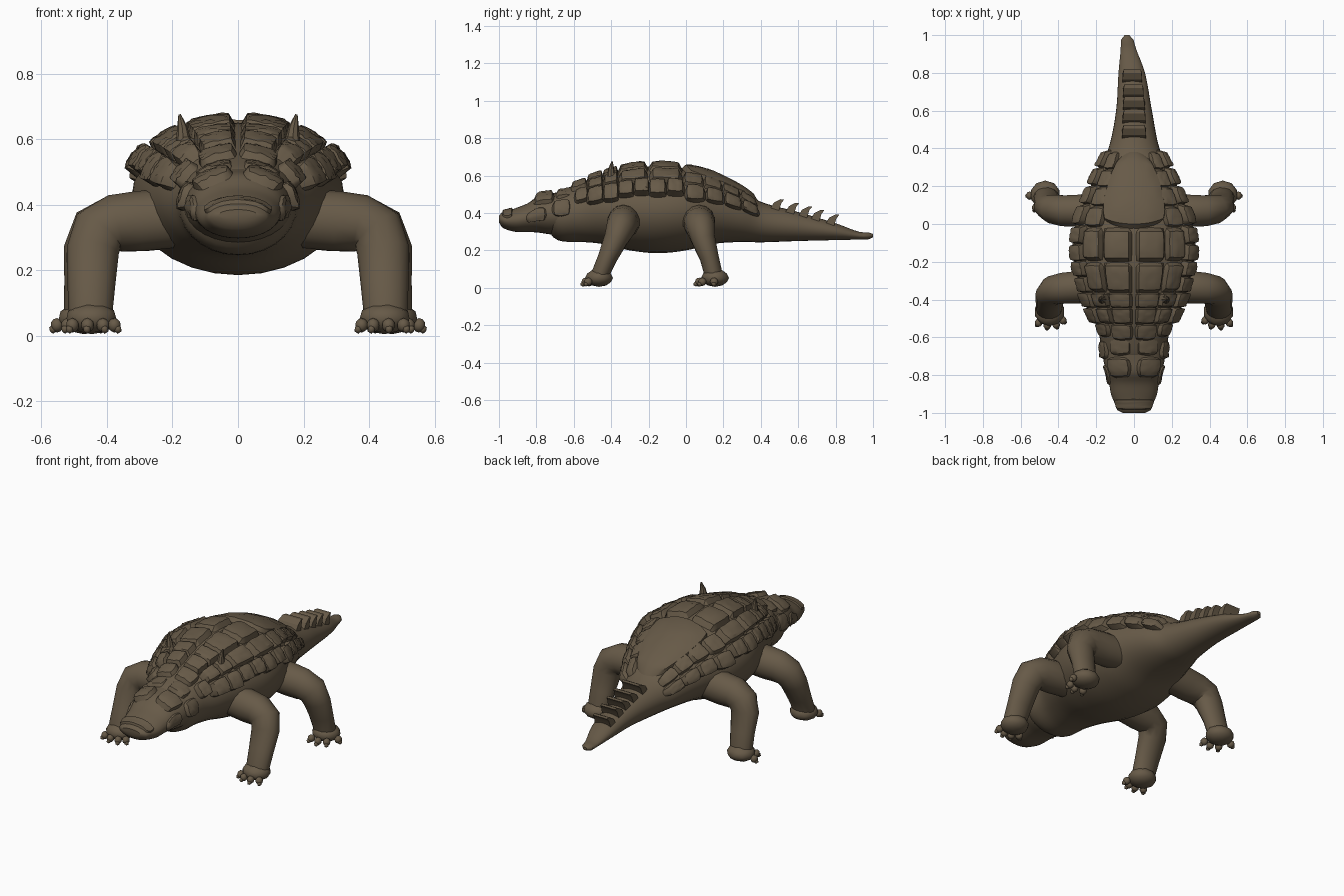
import bpy, bmesh, math, random
from mathutils import Vector

random.seed(4)
cube = bpy.data.objects.get("Cube")
if cube:
    bpy.data.objects.remove(cube, do_unlink=True)

hide = bpy.data.materials.new("brown hide")
hide.use_nodes = True
HIDE = (0.135, 0.102, 0.064, 1)
hide.diffuse_color = HIDE
hide.node_tree.nodes["Principled BSDF"].inputs["Base Color"].default_value = HIDE


def finish(bm, name, mirror=False, angle=32, recalc=True):
    if recalc:
        bmesh.ops.recalc_face_normals(bm, faces=bm.faces[:])
    mesh = bpy.data.meshes.new(name)
    bm.to_mesh(mesh)
    bm.free()
    mesh.materials.append(hide)
    ob = bpy.data.objects.new(name, mesh)
    bpy.context.collection.objects.link(ob)
    bpy.ops.object.select_all(action='DESELECT')
    ob.select_set(True)
    bpy.context.view_layer.objects.active = ob
    bpy.ops.object.shade_smooth_by_angle(angle=math.radians(angle))
    if mirror:
        mod = ob.modifiers.new("Mirror", 'MIRROR')
        mod.use_mirror_merge = False
    return ob


def section(table, y):
    """Smoothly interpolated (centre x, bottom z, top z, half width) at y."""
    i = 0
    while i < len(table) - 2 and y > table[i + 1][0]:
        i += 1
    p, q = table[i], table[i + 1]
    o, r = table[max(i - 1, 0)], table[min(i + 2, len(table) - 1)]
    h = q[0] - p[0]
    t = min(max((y - p[0]) / h, 0), 1)
    out = []
    for k in range(1, 5):
        m0 = (q[k] - o[k]) / (q[0] - o[0]) * h
        m1 = (r[k] - p[k]) / (r[0] - p[0]) * h
        out.append((2*t**3 - 3*t*t + 1) * p[k] + (t**3 - 2*t*t + t) * m0
                   + (3*t*t - 2*t**3) * q[k] + (t**3 - t*t) * m1)
    return out


def on_skin(table, y, a):
    """Point on the skin at angle a from the top, and its outward direction."""
    cx, lo, hi, w = section(table, y)
    w, hz = max(w, .004), max((hi - lo) / 2, .004)
    p = Vector((cx + w * math.sin(a), y, (lo + hi) / 2 + hz * math.cos(a)))
    n = Vector((math.sin(a) / w, 0, math.cos(a) / hz)).normalized()
    return p, n


def bridge(bm, rings):
    n = len(rings[0])
    for a, b in zip(rings, rings[1:]):
        for j in range(n):
            bm.faces.new((a[j], a[(j + 1) % n], b[(j + 1) % n], b[j]))
    bm.faces.new(rings[0])
    bm.faces.new(rings[-1])


def loft(name, table, steps, sides=28):
    bm = bmesh.new()
    y0, y1 = table[0][0], table[-1][0]
    ys = sorted({round(y0 + (y1 - y0) * i / steps, 4) for i in range(steps + 1)})
    rings = [[bm.verts.new(on_skin(table, y, math.tau * j / sides)[0])
              for j in range(sides)] for y in ys]
    bridge(bm, rings)
    return finish(bm, name)


def plate(bm, table, y0, y1, a0, a1, thick, rounding=.2, n=8, rough=.003):
    """Raised scute following the skin, its rim sunk below the surface."""
    grid = []
    for i in range(n + 1):
        row = []
        for j in range(n + 1):
            u, v = 2 * i / n - 1, 2 * j / n - 1
            a = (a0 + a1) / 2 + (a1 - a0) / 2 * u * math.sqrt(1 - rounding * v * v)
            y = (y0 + y1) / 2 + (y1 - y0) / 2 * v * math.sqrt(1 - rounding * u * u)
            p, nrm = on_skin(table, y, math.radians(a))
            rim = max(abs(u), abs(v)) > .99
            h = -.008 if rim else thick * (1 - .35 * max(u**4, v**4))
            h += 0 if rim else random.uniform(-rough, rough)
            row.append(bm.verts.new(p + nrm * h))
        grid.append(row)
    for i in range(n):
        for j in range(n):
            bm.faces.new((grid[i][j], grid[i+1][j], grid[i+1][j+1], grid[i][j+1]))


def tube(bm, path, sides=14):
    """Tube through (x, y, z, radius, depth scale) points."""
    pts = [Vector(p[:3]) for p in path]
    rings = []
    for i, c in enumerate(pts):
        d = (pts[min(i + 1, len(pts) - 1)] - pts[max(i - 1, 0)]).normalized()
        e = d.cross(Vector((0, 1, 0))).normalized()
        f = d.cross(e)
        r, k = path[i][3:]
        rings.append([bm.verts.new(c + r * (math.cos(t) * e + k * math.sin(t) * f))
                      for t in [math.tau * j / sides for j in range(sides)]])
    bridge(bm, rings)


def blob(bm, centre, size, detail=2):
    made = bmesh.ops.create_icosphere(bm, subdivisions=detail, radius=1)["verts"]
    for v in made:
        v.co = Vector([c + s * k for c, s, k in zip(centre, size, v.co)])


# Trunk and tail: y, centre x, bottom, top, half width
TRUNK = [(-.76, 0, .35, .42, .06), (-.72, 0, .28, .49, .14), (-.67, 0, .25, .52, .17),
         (-.56, 0, .245, .56, .19), (-.45, 0, .235, .60, .24), (-.3, 0, .20, .64, .295),
         (-.15, 0, .185, .65, .325), (0, 0, .20, .635, .31), (.15, 0, .235, .595, .25),
         (.3, 0, .245, .52, .185), (.4, 0, .243, .46, .135), (.6, 0, .25, .405, .095),
         (.8, -.012, .255, .345, .07), (.93, -.03, .258, .298, .04),
         (.985, -.037, .26, .296, .03), (1, -.037, .27, .288, .012)]
loft("trunk_and_tail", TRUNK, 70)

# Head and beak
HEAD = [(-1, 0, .35, .385, .06), (-.985, 0, .325, .402, .088), (-.95, 0, .308, .412, .102),
        (-.9, 0, .298, .43, .122), (-.84, 0, .298, .455, .132), (-.79, 0, .295, .492, .143),
        (-.72, 0, .285, .505, .162), (-.62, 0, .28, .52, .165), (-.54, 0, .30, .53, .13)]
loft("head", HEAD, 32)

# Beak rim, brow plates and cheeks
bm = bmesh.new()
plate(bm, HEAD, -.985, -.925, -85, 85, .012, .3, 10, .001)
finish(bm, "beak_rim", recalc=False)
bm = bmesh.new()
plate(bm, HEAD, -.82, -.70, 4, 62, .022, .35)
plate(bm, HEAD, -.70, -.58, 2, 50, .02, .3)
plate(bm, HEAD, -.72, -.61, 52, 100, .02, .4)
plate(bm, HEAD, -.86, -.74, 66, 115, .010, .4)
finish(bm, "head_plates", True, recalc=False)

# Overlapping back armour
bm = bmesh.new()
for k, (y0, y1) in enumerate([(-.205, -.015), (-.37, -.2), (-.45, -.36), (-.535, -.44)]):
    plate(bm, TRUNK, y0, y1, 1, 31, .032, .1)
    plate(bm, TRUNK, y0 + .005, y1, 30, 53, .036, .15)
    if k < 2:
        mid = (y0 + y1) / 2
        plate(bm, TRUNK, y0, mid + .01, 51, 74, .045, .25)
        plate(bm, TRUNK, mid, y1 + .01, 51, 72, .05, .25)
    else:
        plate(bm, TRUNK, y0, y1 + .005, 51, 80, .045, .3)
plate(bm, TRUNK, -.62, -.525, 0, 40, .025, .3)
plate(bm, TRUNK, -.60, -.52, 40, 72, .028, .35)
finish(bm, "back_plates", True, recalc=False)

# Hip shield with a border of scutes
bm = bmesh.new()
plate(bm, TRUNK, -.03, .39, -41, 41, .03, .42, 14, .002)
finish(bm, "hip_shield", recalc=False)
bm = bmesh.new()
for y0, y1 in [(-.02, .1), (.09, .2), (.19, .295), (.285, .385)]:
    plate(bm, TRUNK, y0, y1, 30, 56, .026, .3)
    plate(bm, TRUNK, y0 + .01, y1 + .01, 55, 80, .042, .38)
finish(bm, "hip_scutes", True, recalc=False)

# Small horns on the shoulder armour
bm = bmesh.new()
tube(bm, [(.165, -.40, .58, .026, 1), (.17, -.40, .635, .016, 1), (.178, -.395, .675, .004, 1)], 8)
finish(bm, "shoulder_horn", True)

# Backswept ridges along the tail
bm = bmesh.new()
for i, y in enumerate([.47, .55, .62, .685, .765]):
    cx, lo, top, w = section(TRUNK, y)
    half = .064 - .003 * i
    rows = [(-.025, -.025, 1), (.0, .018, 1), (.035, .036, .93), (.055, .034, .85),
            (.04, .016, .95), (.025, -.03, 1)]
    ends = [[bm.verts.new((cx + s * half * k, y + dy, top + dz)) for dy, dz, k in rows]
            for s in (-1, 1)]
    bridge(bm, ends)
finish(bm, "tail_ridges")

# Legs: shoulder, bent knee, ankle
LEGS = {
    "front_leg": [(.18, -.33, .36, .09, .95), (.30, -.335, .35, .092, .95),
                  (.375, -.34, .343, .088, .95), (.425, -.35, .318, .085, .92),
                  (.443, -.375, .26, .08, .82), (.447, -.42, .16, .073, .72),
                  (.45, -.455, .08, .068, .72), (.45, -.46, .04, .06, .8)],
    "hind_leg": [(.16, .07, .36, .09, .95), (.29, .07, .35, .092, .95),
                 (.375, .07, .343, .088, .95), (.43, .08, .318, .085, .92),
                 (.452, .092, .26, .08, .82), (.458, .125, .16, .072, .72),
                 (.465, .145, .08, .066, .75), (.465, .15, .04, .06, .8)]}
for name, path in LEGS.items():
    bm = bmesh.new()
    tube(bm, path)
    finish(bm, name, True, 40)

# Feet with stubby clawed toes
FEET = {"front_foot": ((.447, -.465, .053), [(-.07, -.045), (-.035, -.068), (.012, -.072), (.058, -.058)]),
        "hind_foot": ((.47, .155, .053), [(-.045, -.075), (.005, -.085), (.05, -.068), (.082, -.005)])}
for name, (c, toes) in FEET.items():
    bm = bmesh.new()
    blob(bm, c, (.08, .075, .048))
    for dx, dy in toes:
        x, y = c[0] + dx, c[1] + dy
        blob(bm, (x, y, .032), (.02, .022, .022))
        blob(bm, (x + dx * .15, y + dy * .2, .02), (.013, .014, .014), 1)
    finish(bm, name, True, 45)
